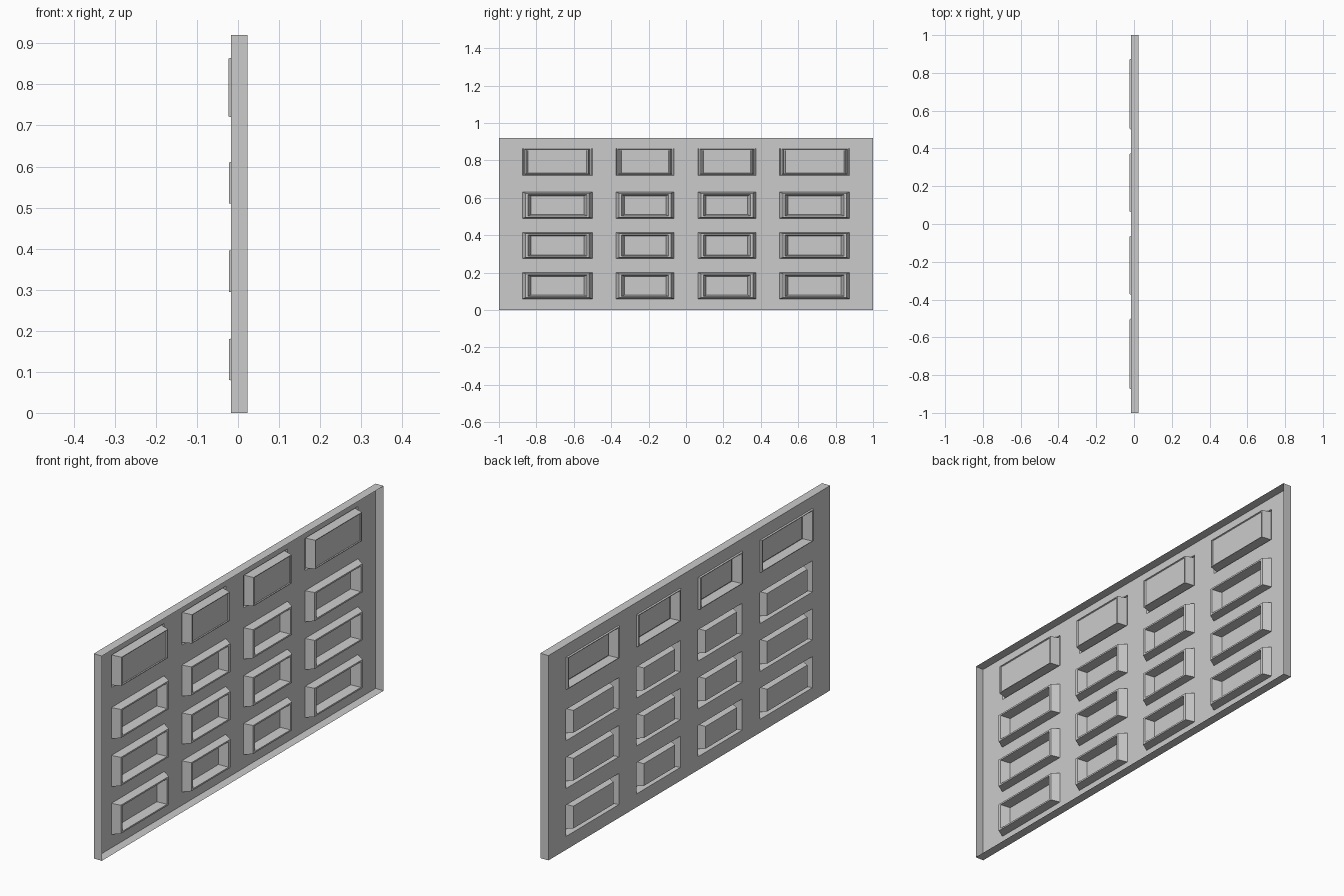
import bpy, bmesh

if "Cube" in bpy.data.objects:
    bpy.data.objects.remove(bpy.data.objects["Cube"])

SKIN, RIM, LIP = -0.0165, 0.0235, -0.0235
HEIGHT = 0.92
COLS = [(-0.875, -0.5), (-0.375, -0.063), (0.063, 0.375), (0.5, 0.875)]
ROWS = [(0.06, 0.2), (0.275, 0.415), (0.49, 0.63), (0.72, 0.865)]

grey = bpy.data.materials.new("painted grey")
grey.diffuse_color = (0.6, 0.6, 0.6, 1)
grey.use_nodes = True
grey.node_tree.nodes["Principled BSDF"].inputs["Base Color"].default_value = grey.diffuse_color


def rect(bm, cell, x, dy=0.0, dz=0.0):
    """Four corner vertices of a cell, inset by dy and dz, at depth x."""
    (y0, y1), (z0, z1) = cell
    y0, y1, z0, z1 = y0 + dy, y1 - dy, z0 + dz, z1 - dz
    return [bm.verts.new((x, y, z)) for y, z in
            ((y0, z0), (y0, z1), (y1, z1), (y1, z0))]


def bridge(bm, a, b):
    """Join two rectangles with a band of four faces."""
    for i in range(4):
        j = (i + 1) % 4
        bm.faces.new((a[i], a[j], b[j], b[i]))


def finish(bm, name):
    bmesh.ops.remove_doubles(bm, verts=bm.verts, dist=1e-5)
    mesh = bpy.data.meshes.new(name)
    bm.to_mesh(mesh)
    bm.free()
    mesh.materials.append(grey)
    obj = bpy.data.objects.new(name, mesh)
    bpy.context.collection.objects.link(obj)


def pressed_panel(name, cell, profile):
    """Nested rectangles following a (depth, inset y, inset z) profile."""
    bm = bmesh.new()
    rings = [rect(bm, cell, *p) for p in profile]
    for a, b in zip(rings, rings[1:]):
        bridge(bm, a, b)
    bm.faces.new(rings[-1])
    finish(bm, name)


# Flat door skin with openings left for the pressed panels
bm = bmesh.new()
ys = [-1] + [y for c in COLS for y in c] + [1]
zs = [0] + [z for r in ROWS for z in r] + [HEIGHT]
for i in range(len(ys) - 1):
    for j in range(len(zs) - 1):
        if not (i % 2 and j % 2):
            bm.faces.new(rect(bm, (ys[i:i + 2], zs[j:j + 2]), SKIN))
bmesh.ops.remove_doubles(bm, verts=bm.verts, dist=1e-5)
bmesh.ops.dissolve_limit(bm, angle_limit=0.01, verts=bm.verts, edges=bm.edges)
finish(bm, "door_skin")

# Folded rim around the open inner side
bm = bmesh.new()
door = ((-1, 1), (0, HEIGHT))
bridge(bm, rect(bm, door, RIM), rect(bm, door, SKIN))
finish(bm, "door_rim")

# Lower panels: sloped groove with a raised field
FIELD = [(SKIN, 0, 0), (0.0185, 0.018, 0.006),
         (0.0185, 0.03, 0.013), (-0.0215, 0.045, 0.02)]
# Top windows: raised lip around a sunken pane
WINDOW = [(SKIN, 0, 0), (LIP, 0.005, 0.002), (LIP, 0.012, 0.005),
          (0.0185, 0.022, 0.008), (0.0185, 0.028, 0.011),
          (0.0145, 0.031, 0.013)]
for r, row in enumerate(ROWS):
    for c, col in enumerate(COLS):
        if r == 3:
            pressed_panel(f"window_{c + 1}", (col, row), WINDOW)
        else:
            pressed_panel(f"panel_{r + 1}_{c + 1}", (col, row), FIELD)
